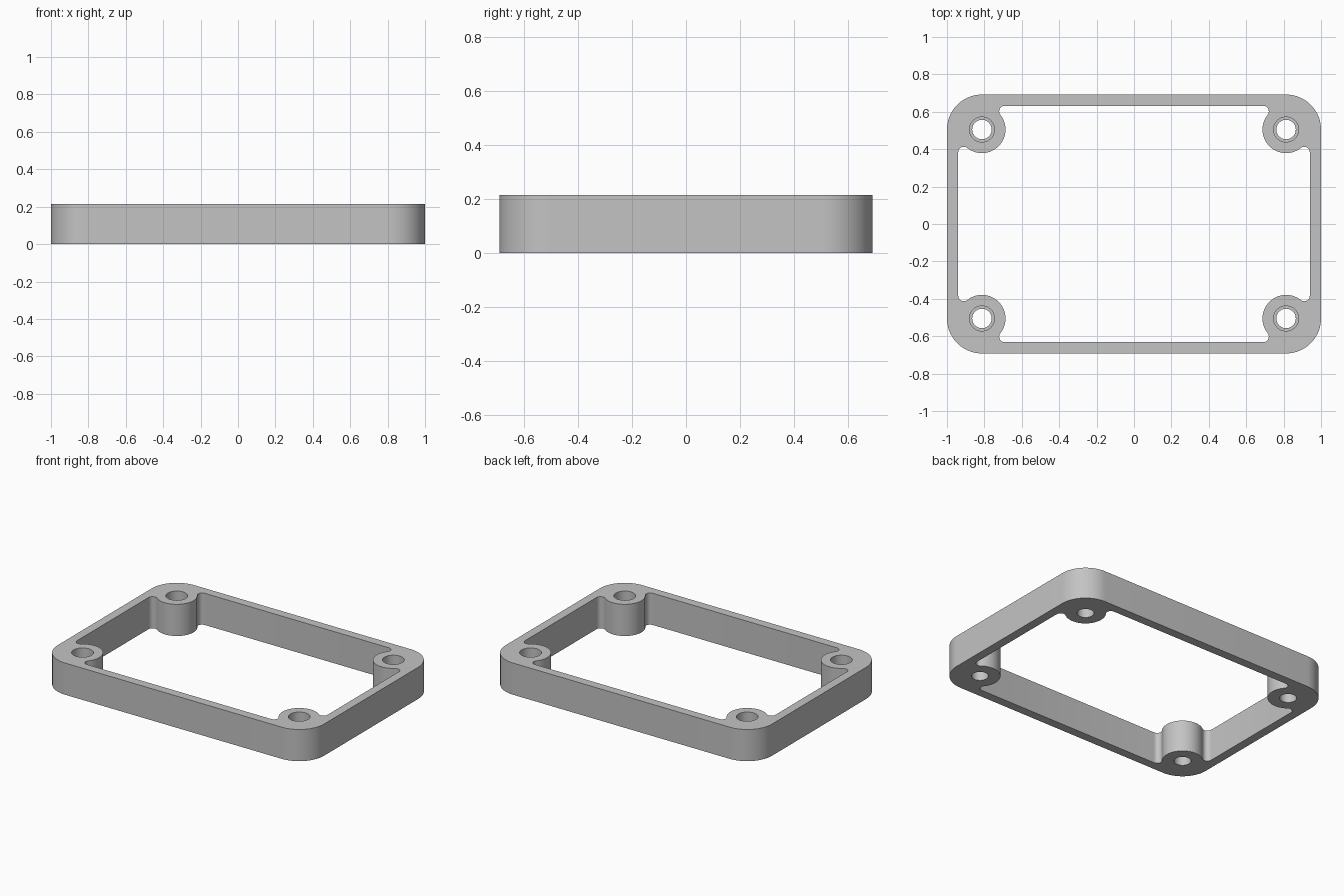
import bpy
import bmesh
from math import atan2, cos, sin, sqrt, pi, radians

cube = bpy.data.objects.get("Cube")
if cube:
    bpy.data.objects.remove(cube, do_unlink=True)

HEIGHT, STEP_Z = 0.215, 0.08
HALF_X, HALF_Y = 1.0, 0.692
WALL = 0.06
CORNER_R = 0.187
BOSS_R, FILLET_R = 0.126, 0.03
BORE_R, HOLE_R = 0.067, 0.052
BOSS_X, BOSS_Y = HALF_X - CORNER_R, HALF_Y - CORNER_R
INNER_X, INNER_Y = HALF_X - WALL, HALF_Y - WALL


def arc(cx, cy, r, a0, a1, n):
    return [(cx + r * cos(a0 + (a1 - a0) * i / n),
             cy + r * sin(a0 + (a1 - a0) * i / n)) for i in range(n + 1)]


def four_corners(corner):
    """Mirror one corner path into a closed counterclockwise outline."""
    back = corner[::-1]
    return (corner + [(-x, y) for x, y in back]
            + [(-x, -y) for x, y in corner] + [(x, -y) for x, y in back])


def opening_corner():
    """Inner wall flowing around the screw boss through two small fillets."""
    reach = BOSS_R + FILLET_R
    ax = INNER_X - FILLET_R
    ay = BOSS_Y - sqrt(reach ** 2 - (ax - BOSS_X) ** 2)
    by = INNER_Y - FILLET_R
    bx = BOSS_X - sqrt(reach ** 2 - (by - BOSS_Y) ** 2)
    to_a = atan2(ay - BOSS_Y, ax - BOSS_X)
    to_b = atan2(by - BOSS_Y, bx - BOSS_X)
    return (arc(ax, ay, FILLET_R, 0, to_a + pi, 10)
            + arc(BOSS_X, BOSS_Y, BOSS_R, to_a, to_b - 2 * pi, 32)[1:-1]
            + arc(bx, by, FILLET_R, to_b - pi, pi / 2, 10))


bm = bmesh.new()


def ring(points, z):
    verts = [bm.verts.new((x, y, z)) for x, y in points]
    return verts, [bm.edges.new((v, verts[i - 1])) for i, v in enumerate(verts)]


def bridge(low, high):
    for i in range(len(low)):
        bm.faces.new((low[i - 1], low[i], high[i], high[i - 1]))


# Outer wall and inner opening
bottom_edges, top_edges = [], []
for outline in (four_corners(arc(BOSS_X, BOSS_Y, CORNER_R, 0, pi / 2, 20)),
                four_corners(opening_corner())):
    low, low_edges = ring(outline, 0)
    high, high_edges = ring(outline, HEIGHT)
    bridge(low, high)
    bottom_edges += low_edges
    top_edges += high_edges

# Stepped screw holes: narrow below, wide above
for sx in (-1, 1):
    for sy in (-1, 1):
        levels = [ring(arc(sx * BOSS_X, sy * BOSS_Y, r, 0, 2 * pi, 40)[:-1], z)
                  for r, z in ((HOLE_R, 0), (HOLE_R, STEP_Z),
                               (BORE_R, STEP_Z), (BORE_R, HEIGHT))]
        for a, b in zip(levels, levels[1:]):
            bridge(a[0], b[0])
        bottom_edges += levels[0][1]
        top_edges += levels[-1][1]

# Flat bottom and top faces
bmesh.ops.triangle_fill(bm, edges=bottom_edges, use_beauty=True, normal=(0, 0, -1))
bmesh.ops.triangle_fill(bm, edges=top_edges, use_beauty=True, normal=(0, 0, 1))
bmesh.ops.recalc_face_normals(bm, faces=bm.faces)

mesh = bpy.data.meshes.new("spacer_frame")
bm.to_mesh(mesh)
bm.free()
frame = bpy.data.objects.new("spacer_frame", mesh)
bpy.context.collection.objects.link(frame)

# Plain grey finish
grey = bpy.data.materials.new("light_grey")
grey.use_nodes = True
colour = (0.55, 0.55, 0.55, 1)
grey.diffuse_color = colour
grey.node_tree.nodes["Principled BSDF"].inputs["Base Color"].default_value = colour
mesh.materials.append(grey)

bpy.ops.object.select_all(action="DESELECT")
frame.select_set(True)
bpy.context.view_layer.objects.active = frame
bpy.ops.object.shade_smooth_by_angle(angle=radians(30))
